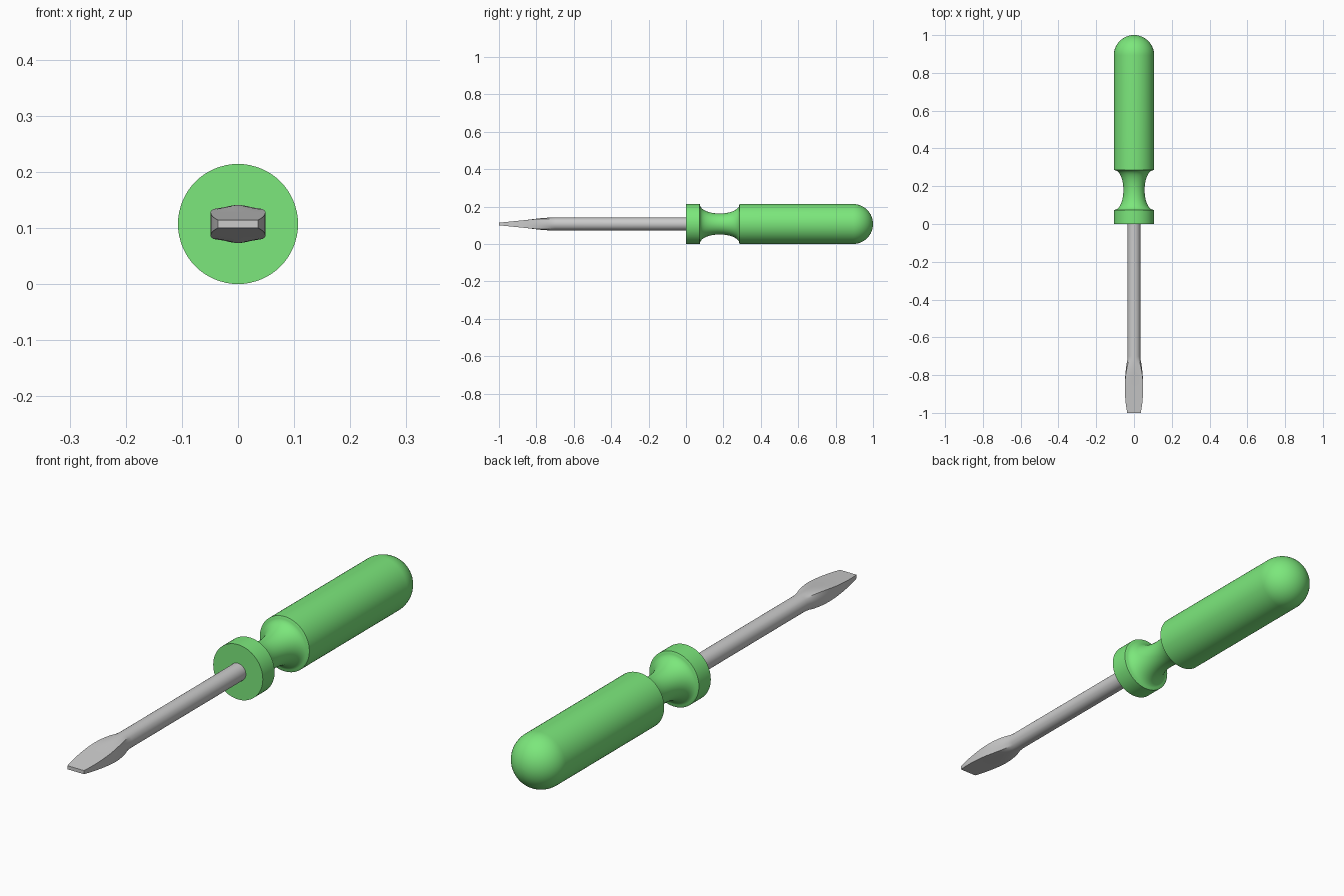
import bpy, bmesh
from math import sin, cos, pi, sqrt

if "Cube" in bpy.data.objects:
    bpy.data.objects.remove(bpy.data.objects["Cube"])

Z = 0.107  # height of the tool axis


def loft(name, sections, angle=30):
    """Skin closed rings of (x, z) points placed along y; caps both ends."""
    bm = bmesh.new()
    rings = [[bm.verts.new((x, y, Z + z)) for x, z in pts] for y, pts in sections]
    n = len(rings[0])
    for a, b in zip(rings, rings[1:]):
        for i in range(n):
            j = (i + 1) % n
            bm.faces.new((a[i], a[j], b[j], b[i]))
    bm.faces.new(rings[0])
    bm.faces.new(rings[-1])
    bmesh.ops.recalc_face_normals(bm, faces=bm.faces)
    mesh = bpy.data.meshes.new(name)
    bm.to_mesh(mesh)
    bm.free()
    ob = bpy.data.objects.new(name, mesh)
    bpy.context.collection.objects.link(ob)
    bpy.ops.object.select_all(action='DESELECT')
    ob.select_set(True)
    bpy.context.view_layer.objects.active = ob
    bpy.ops.object.shade_smooth_by_angle(angle=angle * pi / 180)
    return ob


def circle(r, n=64):
    return [(r * cos(2 * pi * i / n), r * sin(2 * pi * i / n)) for i in range(n)]


def blade_ring(t, w, h, r=0.034, n=48):
    """Blend from a circle (t=0) to a w by h half-size rectangle (t=1)."""
    pts = []
    for i in range(n):
        c, s = cos(2 * pi * i / n), sin(2 * pi * i / n)
        m = max(abs(c), abs(s))
        pts.append(((1 - t) * r * c + t * w * c / m,
                    (1 - t) * r * s + t * h * s / m))
    return pts


# Handle: collar, scooped neck, grip and domed end
R = 0.107
profile = [(0, R), (0.073, R)]
for i in range(25):
    u = -cos(pi * i / 24)
    profile.append((0.18 + 0.105 * u, 0.103 - 0.047 * sqrt(max(0, 1 - u * u))))
profile += [(0.287, R)]
for i in range(16):
    a = pi / 2 * i / 16
    profile.append((1 - R + R * sin(a), R * cos(a)))
profile.append((1.0, 0.001))
handle = loft("handle", [(y, circle(r)) for y, r in profile])
green = bpy.data.materials.new("green")
green.diffuse_color = (0.2, 0.8, 0.2, 1)
green.use_nodes = True
green.node_tree.nodes["Principled BSDF"].inputs["Base Color"].default_value = green.diffuse_color
handle.data.materials.append(green)

# Shaft flattening into a flared, tapered blade
keys = [(0.05, 0, 0.034, 0.034), (-0.70, 0, 0.036, 0.034),
        (-0.72, 0.12, 0.045, 0.034), (-0.74, 0.35, 0.048, 0.033),
        (-0.77, 0.6, 0.049, 0.030), (-0.80, 0.8, 0.049, 0.027),
        (-0.83, 0.94, 0.049, 0.024), (-0.86, 1, 0.049, 0.021),
        (-0.90, 1, 0.048, 0.017), (-0.94, 1, 0.045, 0.013),
        (-0.97, 1, 0.041, 0.010), (-1.0, 1, 0.036, 0.007)]
loft("shaft", [(y, blade_ring(t, w, h)) for y, t, w, h in keys])
